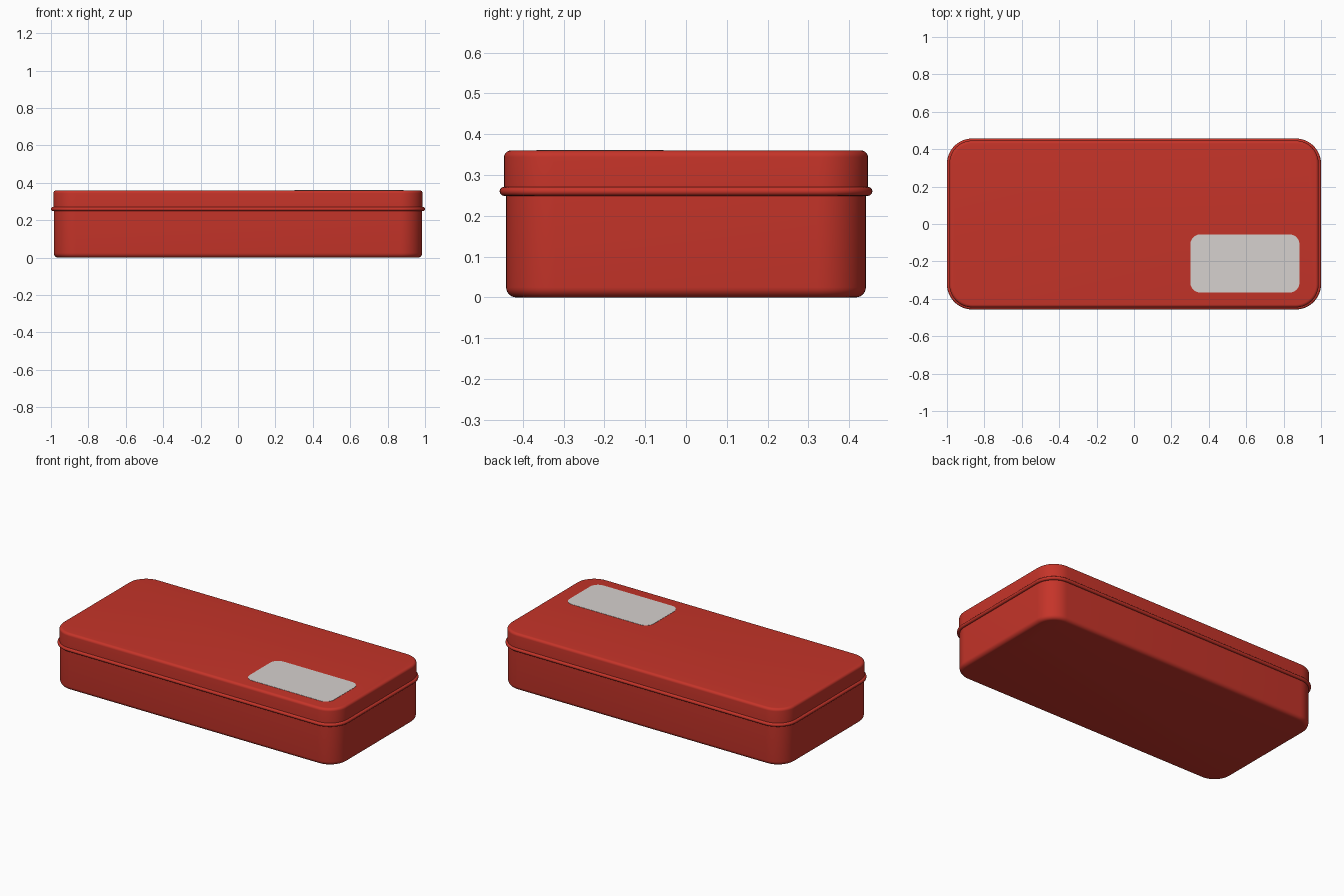
import bpy, bmesh, math

if "Cube" in bpy.data.objects:
    bpy.data.objects.remove(bpy.data.objects["Cube"])


def material(name, rgb):
    m = bpy.data.materials.new(name)
    m.diffuse_color = (*rgb, 1)
    m.use_nodes = True
    m.node_tree.nodes["Principled BSDF"].inputs["Base Color"].default_value = m.diffuse_color
    return m


red = material("red_paint", (0.56, 0.034, 0.022))
grey = material("light_grey", (0.67, 0.64, 0.62))


def outline(hx, hy, r, z, cx=0, cy=0, n=12):
    """Rounded rectangle loop of points."""
    pts = []
    for q, (sx, sy) in enumerate(((1, 1), (-1, 1), (-1, -1), (1, -1))):
        for i in range(n + 1):
            a = math.pi / 2 * (q + i / n)
            pts.append((cx + sx * (hx - r) + r * math.cos(a),
                        cy + sy * (hy - r) + r * math.sin(a), z))
    return pts


def loft(name, loops, mat, closed=False):
    """Skin stacked loops; cap the ends, or join last to first."""
    bm = bmesh.new()
    rings = [[bm.verts.new(p) for p in l] for l in loops]
    pairs = list(zip(rings, rings[1:]))
    if closed:
        pairs.append((rings[-1], rings[0]))
    for a, b in pairs:
        for i in range(len(a)):
            j = (i + 1) % len(a)
            bm.faces.new((a[i], a[j], b[j], b[i]))
    if not closed:
        bm.faces.new(rings[0][::-1])
        bm.faces.new(rings[-1])
    bmesh.ops.recalc_face_normals(bm, faces=bm.faces)
    me = bpy.data.meshes.new(name)
    bm.to_mesh(me)
    bm.free()
    me.materials.append(mat)
    ob = bpy.data.objects.new(name, me)
    bpy.context.collection.objects.link(ob)
    bpy.context.view_layer.objects.active = ob
    ob.select_set(True)
    bpy.ops.object.shade_smooth_by_angle(angle=math.radians(35))
    ob.select_set(False)


def section(hx, hy, r, offset, z):
    return outline(hx - offset, hy - offset, r - offset, z)


# Lower tray with a filleted bottom edge
F, N = 0.025, 6
steps = [math.pi / 2 * i / N for i in range(N + 1)]
loft("box_base",
     [section(0.985, 0.441, 0.12, F * (1 - math.sin(a)), F * (1 - math.cos(a))) for a in steps]
     + [section(0.985, 0.441, 0.12, 0, 0.26)], red)

# Lid with a filleted top edge
F = 0.016
loft("lid",
     [section(0.987, 0.446, 0.122, 0, 0.26)]
     + [section(0.987, 0.446, 0.122, F * (1 - math.cos(a)), 0.36 - F + F * math.sin(a)) for a in steps], red)

# Rolled bead around the seam
R = 0.011
angles = [2 * math.pi * i / 12 for i in range(12)]
loft("rim_bead",
     [section(0.989, 0.446, 0.124, -R * math.cos(a), 0.26 + R * math.sin(a)) for a in angles],
     red, closed=True)

# Blank label plate on the lid
loft("label", [outline(0.292, 0.156, 0.055, z, 0.593, -0.211) for z in (0.358, 0.3615)], grey)
